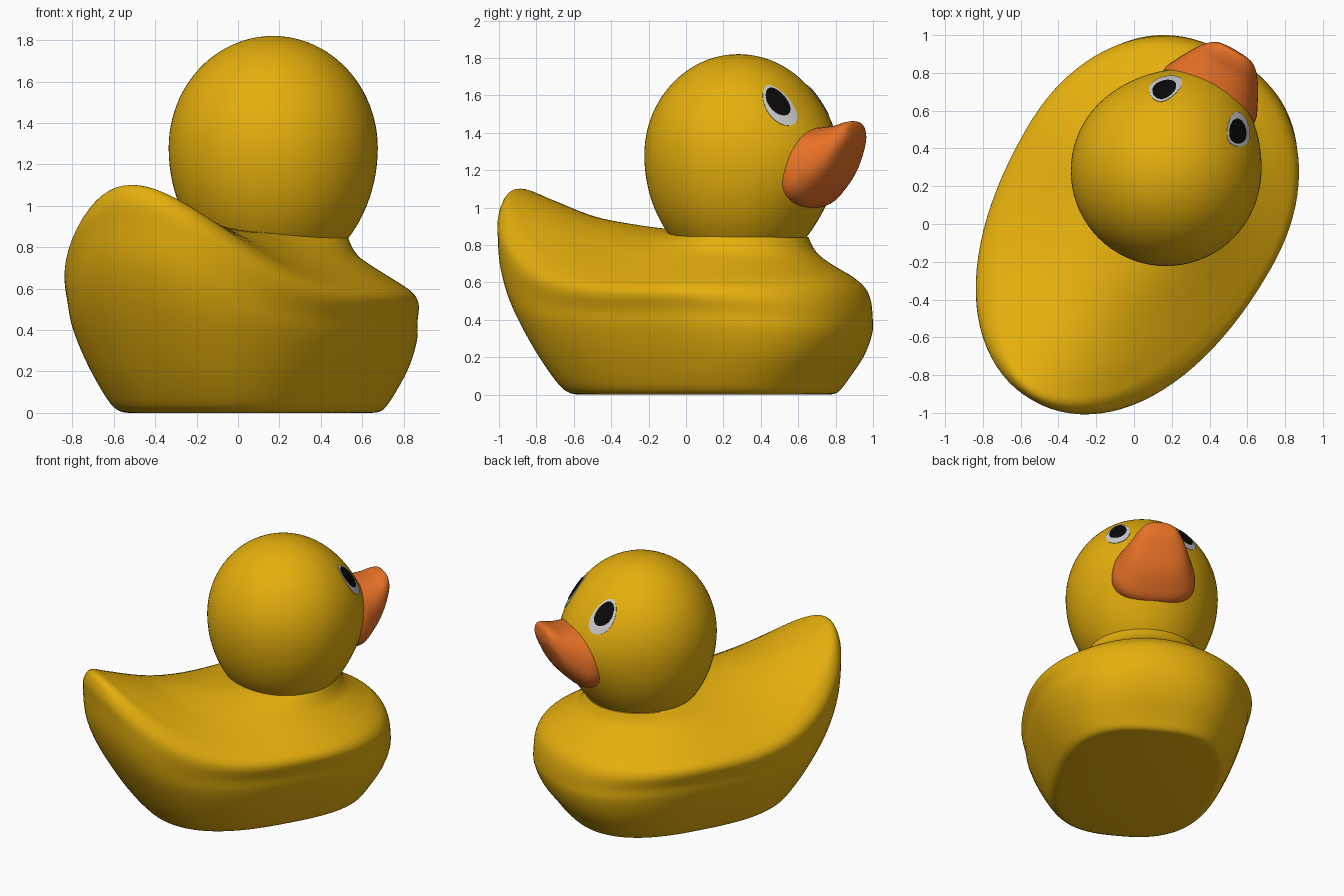
import bpy, bmesh, math
from mathutils import Vector

if "Cube" in bpy.data.objects:
    bpy.data.objects.remove(bpy.data.objects["Cube"])

HEADING = math.radians(60)          # direction the toy looks, seen from above
CS, SN = math.cos(HEADING), math.sin(HEADING)
HEAD_S, HEAD_T, HEAD_Z = 0.328, -0.006, 1.28   # head centre: along, across, up


def mat(name, rgb):
    m = bpy.data.materials.new(name)
    m.diffuse_color = (*rgb, 1)
    m.use_nodes = True
    m.node_tree.nodes["Principled BSDF"].inputs["Base Color"].default_value = m.diffuse_color
    return m


YELLOW = mat("yellow", (0.78, 0.43, 0.004))
ORANGE = mat("orange", (0.80, 0.165, 0.02))
WHITE = mat("eye white", (0.62, 0.62, 0.62))
BLACK = mat("black", (0.003, 0.003, 0.003))


def place(s, t, z):
    """Along axis, to the left of it, up -> world."""
    return Vector((s * CS - t * SN, s * SN + t * CS, z))


def spow(v, p):
    return math.copysign(abs(v) ** p, v)


def smooth_rows(rows, n):
    """Catmull-Rom interpolation between table rows."""
    out = []
    for i in range(len(rows) - 1):
        a, b, c, d = (rows[max(0, min(len(rows) - 1, i + k))] for k in (-1, 0, 1, 2))
        for j in range(n):
            u = j / n
            out.append([0.5 * (2 * q + (r - p) * u + (2 * p - 5 * q + 4 * r - w) * u * u
                               + (3 * q - p - 3 * r + w) * u ** 3)
                        for p, q, r, w in zip(a, b, c, d)])
    out.append(list(rows[-1]))
    return out


def loft(name, rings, material, cap_start=True):
    bm = bmesh.new()
    vr = [[bm.verts.new(p) for p in ring] for ring in rings]
    n = len(vr[0])
    for a, b in zip(vr, vr[1:]):
        for i in range(n):
            bm.faces.new((a[i], a[(i + 1) % n], b[(i + 1) % n], b[i]))
    if cap_start:
        bm.faces.new(vr[0][::-1])
    bm.faces.new(vr[-1])
    bmesh.ops.recalc_face_normals(bm, faces=bm.faces[:])
    me = bpy.data.meshes.new(name)
    bm.to_mesh(me)
    bm.free()
    me.materials.append(material)
    ob = bpy.data.objects.new(name, me)
    bpy.context.collection.objects.link(ob)
    bpy.ops.object.select_all(action='DESELECT')
    ob.select_set(True)
    bpy.context.view_layer.objects.active = ob
    bpy.ops.object.shade_smooth_by_angle(angle=math.radians(50))
    return ob


def angles(n):
    return [2 * math.pi * i / n for i in range(n)]


# Body: rings given as back (s, z), side (width, z), front (s, z), squareness
BODY = [
    (-0.57, 0.00, 0.49, 0.00, 0.78, 0.00, 0.76),
    (-0.62, 0.012, 0.535, 0.012, 0.825, 0.012, 0.76),
    (-0.68, 0.06, 0.58, 0.07, 0.87, 0.07, 0.76),
    (-0.81, 0.24, 0.65, 0.22, 0.965, 0.20, 0.78),
    (-0.96, 0.50, 0.70, 0.36, 1.02, 0.32, 0.83),
    (-1.045, 0.72, 0.718, 0.45, 1.03, 0.41, 0.88),
    (-1.07, 0.92, 0.745, 0.53, 1.02, 0.50, 0.92),
    (-1.075, 1.03, 0.732, 0.58, 0.995, 0.57, 0.96),
    (-1.035, 1.10, 0.68, 0.62, 0.94, 0.63, 1.0),
    (-0.92, 1.065, 0.61, 0.665, 0.88, 0.665, 1.0),
    (-0.62, 0.96, 0.51, 0.73, 0.80, 0.715, 1.0),
    (-0.30, 0.905, 0.425, 0.79, 0.74, 0.77, 1.0),
    (-0.06, 0.88, 0.37, 0.845, 0.70, 0.84, 1.0),
]
rings = []
for sb, zb, w, zs, sf, zf, p in smooth_rows(BODY, 5):
    mid = max(0.15, (sb + sf) / 2)
    ring = []
    for a in angles(96):
        c, t = math.cos(a), spow(math.sin(a), p)
        end, ze, q = (sf, zf, 2.0) if c > 0 else (sb, zb, 2.9)
        s = mid + (end - mid) * abs(c) ** p
        ring.append(place(s, w * t, max(0, zs + (ze - zs) * abs(c) ** q)))
    rings.append(ring)
loft("body", rings, YELLOW)


# Head: round on top, slightly tapering to the neck, swelling towards the beak
def head_radius(z, az):
    d = (z - HEAD_Z) / (0.54 if z > HEAD_Z else 0.63)
    swell = 0.06 * max(0, math.cos(az)) ** 5 * max(0, 1 - d * d)
    swell *= math.exp(-((z - 1.24) / (0.32 if z > 1.24 else 0.26)) ** 2)
    return 0.504 * math.sqrt(max(0, 1 - d * d)) + swell


def head_point(az, z, lift=0.0):
    r = head_radius(z, az)
    d = Vector((r * math.cos(az), r * math.sin(az), z - HEAD_Z))
    d += d.normalized() * lift
    return place(HEAD_S + d.x, HEAD_T + d.y, HEAD_Z + d.z)


levels = []
for i in range(41):
    e = math.radians(-60 + 149.5 * i / 40)
    levels.append(HEAD_Z + math.sin(e) * (0.54 if e > 0 else 0.63))
loft("head", [[head_point(a, z) for a in angles(72)] for z in levels], YELLOW)

# Beak: upturned wedge, rows are top (r, z), bottom (r, z), half width
BEAK = [
    (0.34, 1.41, 0.34, 1.01, 0.28),
    (0.46, 1.425, 0.47, 1.00, 0.285),
    (0.54, 1.43, 0.555, 1.06, 0.25),
    (0.62, 1.44, 0.635, 1.15, 0.205),
    (0.68, 1.458, 0.695, 1.26, 0.16),
    (0.72, 1.46, 0.73, 1.34, 0.11),
    (0.735, 1.435, 0.738, 1.38, 0.05),
]
rings = []
for rt, zt, rb, zb, w in smooth_rows(BEAK, 5):
    ring = []
    for a in angles(48):
        k = (1 + spow(math.sin(a), 0.85)) / 2
        ring.append(place(HEAD_S + rb + (rt - rb) * k,
                          HEAD_T + w * spow(math.cos(a), 0.8) * (1.05 - 0.17 * k),
                          zb + (zt - zb) * k))
    rings.append(ring)
loft("beak", rings, ORANGE)


# Eyes: thin tilted oval plates following the head surface
def eye_plate(name, side, z, half_az, half_z, lift, material):
    def ring(k, h):
        pts = []
        for a in angles(40):
            dz = k * half_z * math.sin(a)
            az = math.radians(31) + k * half_az * math.cos(a) + 0.45 * (z + dz - 1.55)
            pts.append(head_point(side * az, z + dz, h))
        return pts
    steps = ((1, -0.002), (1, lift), (0.75, lift), (0.5, lift), (0.25, lift), (0.04, lift))
    loft(name, [ring(k, h) for k, h in steps], material, cap_start=False)


for side, label in ((1, "left"), (-1, "right")):
    eye_plate(label + "_eye", side, 1.545, 0.19, 0.108, 0.003, WHITE)
    eye_plate(label + "_pupil", side, 1.565, 0.14, 0.073, 0.006, BLACK)
